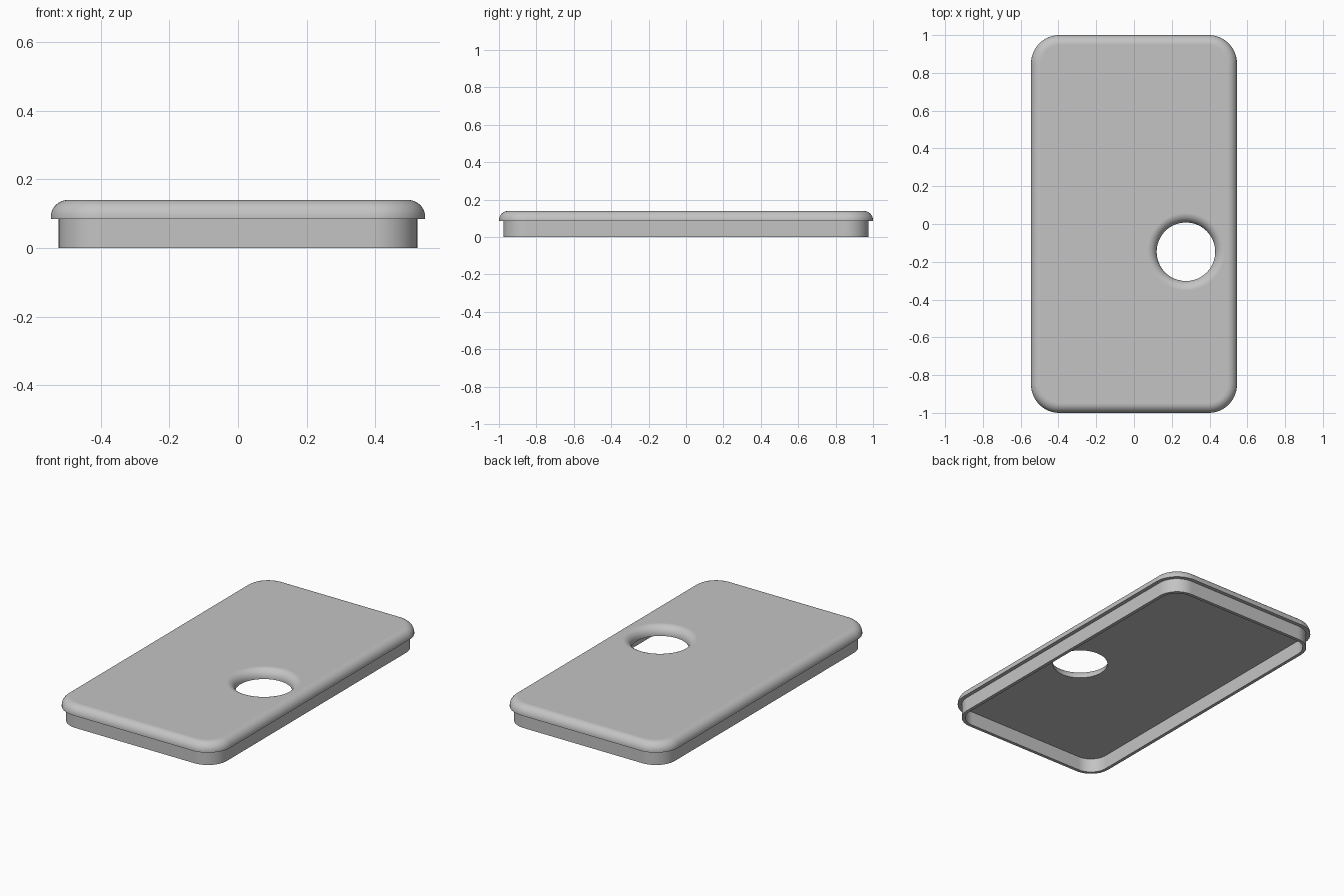
import bpy
import bmesh
from math import sin, cos, pi

cube = bpy.data.objects.get("Cube")
if cube:
    bpy.data.objects.remove(cube, do_unlink=True)

# Overall sizes
HALF_X, HALF_Y, CORNER = 0.545, 1.0, 0.15
TOP, SEAT, FILLET = 0.14, 0.085, 0.05
STEP, WALL = 0.023, 0.02
HOLE_X, HOLE_Y, HOLE_R = 0.275, -0.147, 0.155
SEGS, CORNER_SEGS, HOLE_SEGS = 10, 14, 64

grey = bpy.data.materials.new("plain grey")
grey.use_nodes = True
colour = (0.55, 0.55, 0.55, 1)
grey.diffuse_color = colour
grey.node_tree.nodes["Principled BSDF"].inputs["Base Color"].default_value = colour

bm = bmesh.new()


def rounded_ring(inset, z):
    """Rounded rectangle, drawn in from the outer edge by inset."""
    r = CORNER - inset
    ring = []
    for k, (sx, sy) in enumerate([(1, 1), (-1, 1), (-1, -1), (1, -1)]):
        for i in range(CORNER_SEGS + 1):
            a = (k + i / CORNER_SEGS) * pi / 2
            ring.append(bm.verts.new((sx * (HALF_X - CORNER) + r * cos(a),
                                      sy * (HALF_Y - CORNER) + r * sin(a), z)))
    return ring


def hole_ring(grow, z):
    """Circle around the opening, widened by grow."""
    r = HOLE_R + grow
    angles = [2 * pi * i / HOLE_SEGS for i in range(HOLE_SEGS)]
    return [bm.verts.new((HOLE_X + r * cos(a), HOLE_Y + r * sin(a), z)) for a in angles]


def skin(rings):
    """Join consecutive rings with quads."""
    for low, high in zip(rings, rings[1:]):
        for i in range(len(low)):
            j = (i + 1) % len(low)
            bm.faces.new((low[i], low[j], high[j], high[i]))


def fill_between(outer, inner):
    """Flat face between the outline and the opening."""
    edges = [bm.edges.get((ring[i - 1], ring[i]))
             for ring in (outer, inner) for i in range(len(ring))]
    bmesh.ops.triangle_fill(bm, edges=edges, use_beauty=True)


# Quarter-round shared by the outer edge and the opening
quarter = [i / SEGS * pi / 2 for i in range(SEGS + 1)]
fillet = [(FILLET * (1 - cos(a)), TOP - FILLET + FILLET * sin(a)) for a in quarter]

# Inside wall, bottom rim, outside wall, ledge, then rounded outer edge
section = [(STEP + WALL, SEAT), (STEP + WALL, 0), (STEP, 0), (STEP, SEAT), (0, SEAT)] + fillet
body = [rounded_ring(inset, z) for inset, z in section]
skin(body)

# Round opening with a rounded upper edge
opening = [hole_ring(grow, z) for grow, z in [(0, SEAT)] + fillet]
skin(opening)

# Underside and top surfaces
fill_between(body[0], opening[0])
fill_between(body[-1], opening[-1])
bmesh.ops.recalc_face_normals(bm, faces=bm.faces[:])

mesh = bpy.data.meshes.new("lid")
bm.to_mesh(mesh)
bm.free()
mesh.materials.append(grey)
lid = bpy.data.objects.new("lid", mesh)
bpy.context.collection.objects.link(lid)

# Smooth curves, crisp corners, even flats
bpy.ops.object.select_all(action='DESELECT')
lid.select_set(True)
bpy.context.view_layer.objects.active = lid
bpy.ops.object.shade_smooth_by_angle(angle=pi / 6)
flats = lid.modifiers.new("even flats", 'WEIGHTED_NORMAL')
flats.keep_sharp = True
